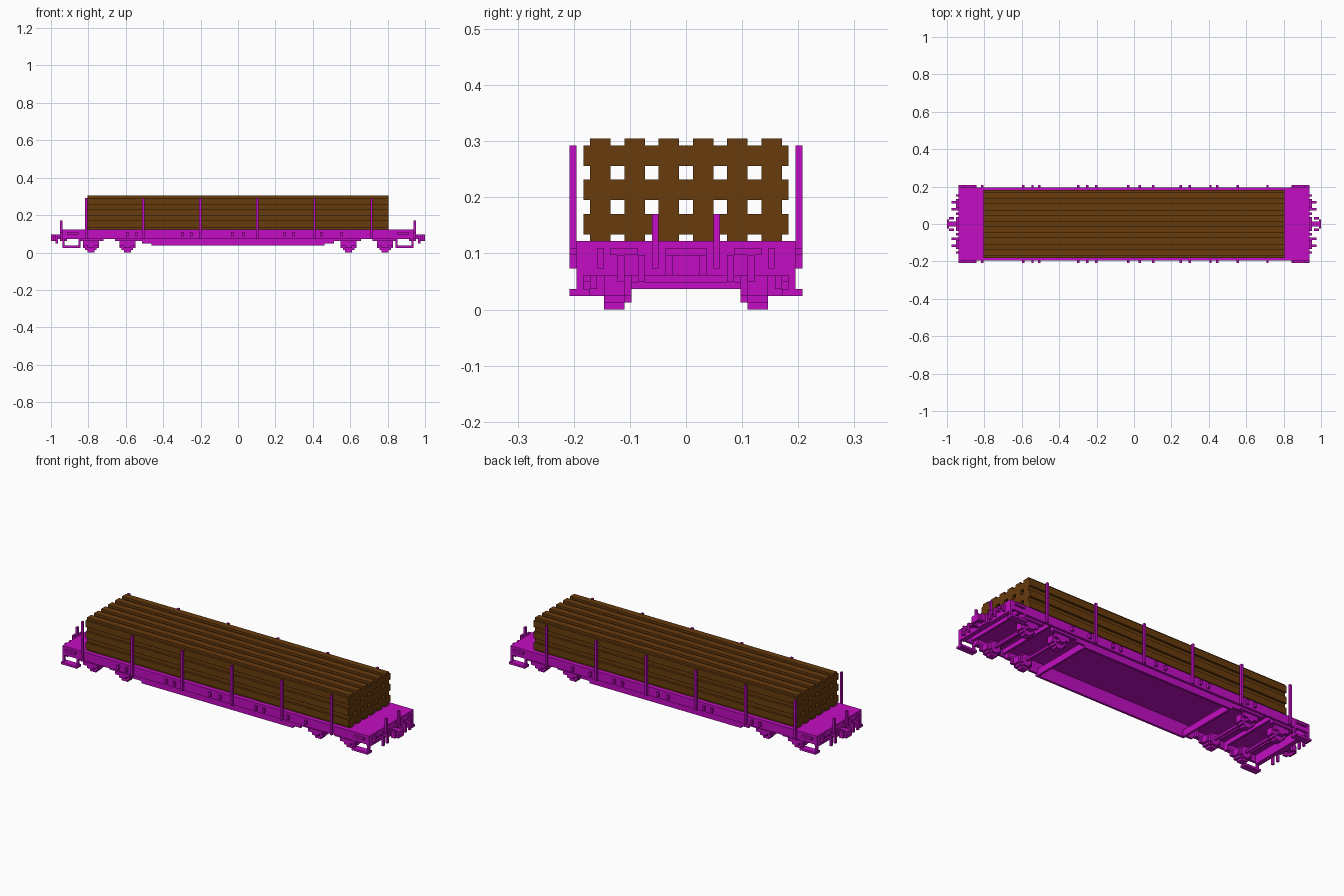
import bpy, bmesh

cube = bpy.data.objects.get("Cube")
if cube:
    bpy.data.objects.remove(cube, do_unlink=True)

V = 2 / 164  # size of one block unit
SIDES = (-1, 1)


def material(name, rgb):
    m = bpy.data.materials.new(name)
    m.use_nodes = True
    m.diffuse_color = (*rgb, 1)
    m.node_tree.nodes["Principled BSDF"].inputs["Base Color"].default_value = (*rgb, 1)
    return m


MAGENTA = material("magenta paint", (0.54, 0.004, 0.54))
WOOD = material("brown wood", (0.135, 0.044, 0.004))


def box(bm, x, y, z):
    """Box from three (low, high) ranges in block units."""
    x, y, z = sorted(x), sorted(y), sorted(z)
    vs = [bm.verts.new((a, b, c)) for a in x for b in y for c in z]
    for f in ((0, 1, 3, 2), (4, 6, 7, 5), (0, 4, 5, 1), (2, 3, 7, 6), (0, 2, 6, 4), (1, 5, 7, 3)):
        bm.faces.new([vs[i] for i in f])


def prism(bm, quarter, place, start, end):
    """Extrude a four-fold stepped outline; place maps (a, b, depth) to xyz."""
    pts, ring = [], list(quarter)
    for _ in range(4):
        pts += ring
        ring = [(-b, a) for a, b in ring]
    lo = [bm.verts.new(place(a, b, start)) for a, b in pts]
    hi = [bm.verts.new(place(a, b, end)) for a, b in pts]
    bm.faces.new(lo)
    bm.faces.new(hi[::-1])
    for i in range(len(pts)):
        j = (i + 1) % len(pts)
        bm.faces.new((lo[i], hi[i], hi[j], lo[j]))


def finish(bm, name, mat):
    bmesh.ops.recalc_face_normals(bm, faces=bm.faces)
    bmesh.ops.scale(bm, vec=(V, V, V), verts=bm.verts)
    me = bpy.data.meshes.new(name)
    bm.to_mesh(me)
    bm.free()
    me.materials.append(mat)
    ob = bpy.data.objects.new(name, me)
    bpy.context.collection.objects.link(ob)


# Stacked timber: notched beams, six across and three high
LOG = [(2.5, 1.5), (1.5, 1.5), (1.5, 2.5)]
bm = bmesh.new()
for row in range(3):
    for col in range(6):
        cy, cz = (col - 2.5) * 5, 12.5 + row * 5
        prism(bm, LOG, lambda a, b, d: (d, cy + a, cz + b), -66, 66)
finish(bm, "timber_load", WOOD)

# Deck plate
bm = bmesh.new()
box(bm, (-77, 77), (-16, 16), (9, 10))
finish(bm, "deck", MAGENTA)

# Side sills with stepped belly
bm = bmesh.new()
for s in SIDES:
    box(bm, (-77, 77), (s * 15, s * 16), (6, 9))
    for half, z in ((45, 5), (42, 4), (38, 3)):
        box(bm, (-half, half), (s * 14, s * 15), (z, z + 1))
    box(bm, (-45, 45), (s * 14, s * 15), (6, 9))
finish(bm, "side_sills", MAGENTA)

# Cross members under the deck
bm = bmesh.new()
for s in SIDES:
    box(bm, (s * 37, s * 38), (-14, 14), (3, 6))
    for x in (54, 59, 70):
        box(bm, (s * x, s * (x + 1)), (-15, 15), (7, 9))
finish(bm, "cross_members", MAGENTA)

# End beams with ribs
bm = bmesh.new()
for s in SIDES:
    box(bm, (s * 75, s * 77), (-15, 15), (5, 9))
    for t in SIDES:
        box(bm, (s * 77, s * 78), (t * 12, t * 13), (6, 9))
        box(bm, (s * 77, s * 78), (t * 7, t * 11), (8, 9))
finish(bm, "end_beams", MAGENTA)

# Upright stakes along both sides
bm = bmesh.new()
for i in range(6):
    x = -67 + 25 * i
    for s in SIDES:
        box(bm, (x, x + 1), (s * 16, s * 17), (6, 24))
finish(bm, "stakes", MAGENTA)

# Small brackets on the side sills
bm = bmesh.new()
for x in (-49, -45, -25, -21, -3, 2, 20, 24, 36, 45):
    for s in SIDES:
        box(bm, (x, x + 1), (s * 16, s * 17), (7, 9))
finish(bm, "side_brackets", MAGENTA)

# Wheels with flanges
WHEEL = [(3.5, 1.5), (2.5, 1.5), (2.5, 2.5), (1.5, 2.5), (1.5, 3.5)]
HUB = [(2.5, 1.5), (1.5, 1.5), (1.5, 2.5)]
AXLES = [s * x for s in SIDES for x in (48.5, 64.5)]
bm = bmesh.new()
for cx in AXLES:
    for s in SIDES:
        prism(bm, WHEEL, lambda a, b, d: (cx + a, d, 3.5 + b), s * 9, s * 12)
        prism(bm, HUB, lambda a, b, d: (cx + a, d, 3.5 + b), s * 8, s * 9)
finish(bm, "wheels", MAGENTA)

# Axles
bm = bmesh.new()
for cx in AXLES:
    box(bm, (cx - 0.5, cx + 0.5), (-12.5, 12.5), (3, 4))
finish(bm, "axles", MAGENTA)

# Axle boxes and springs
bm = bmesh.new()
for cx in AXLES:
    for s in SIDES:
        box(bm, (cx - 1.5, cx + 1.5), (s * 12, s * 14), (2, 5))
        box(bm, (cx - 3.5, cx + 3.5), (s * 13, s * 14), (3, 5))
        box(bm, (cx - 5.5, cx + 5.5), (s * 13, s * 15), (5, 6))
        for t in SIDES:
            box(bm, (cx + t * 4.5, cx + t * 5.5), (s * 13, s * 15), (6, 9))
finish(bm, "axle_boxes", MAGENTA)

# Corner steps and grab rails
bm = bmesh.new()
for s in SIDES:
    for t in SIDES:
        box(bm, (s * 69, s * 77), (t * 14, t * 17), (2, 3))
        for x in (69, 76):
            box(bm, (s * x, s * (x + 1)), (t * 15, t * 16), (3, 6))
        box(bm, (s * 70, s * 75), (t * 16, t * 17), (8, 9))
finish(bm, "corner_steps", MAGENTA)

# End posts
bm = bmesh.new()
for s in SIDES:
    for t in SIDES:
        box(bm, (s * 77, s * 78), (t * 4, t * 5), (6, 14))
finish(bm, "end_posts", MAGENTA)

# Couplers
bm = bmesh.new()
for s in SIDES:
    box(bm, (s * 77, s * 81), (-1, 1), (6, 8))
    box(bm, (s * 77, s * 78), (-3, 3), (5, 9))
    box(bm, (s * 81, s * 82), (-2, 2), (5, 8))
    for t in SIDES:
        box(bm, (s * 79, s * 81), (t * 2, t * 3), (5, 8))
finish(bm, "couplers", MAGENTA)

# Hanging hoses
bm = bmesh.new()
for s in SIDES:
    for t in SIDES:
        for y in (6, 9):
            box(bm, (s * 77, s * 79), (t * y, t * (y + 1)), (7, 8))
            box(bm, (s * 79, s * 80), (t * y, t * (y + 1)), (4, 8))
finish(bm, "hoses", MAGENTA)
